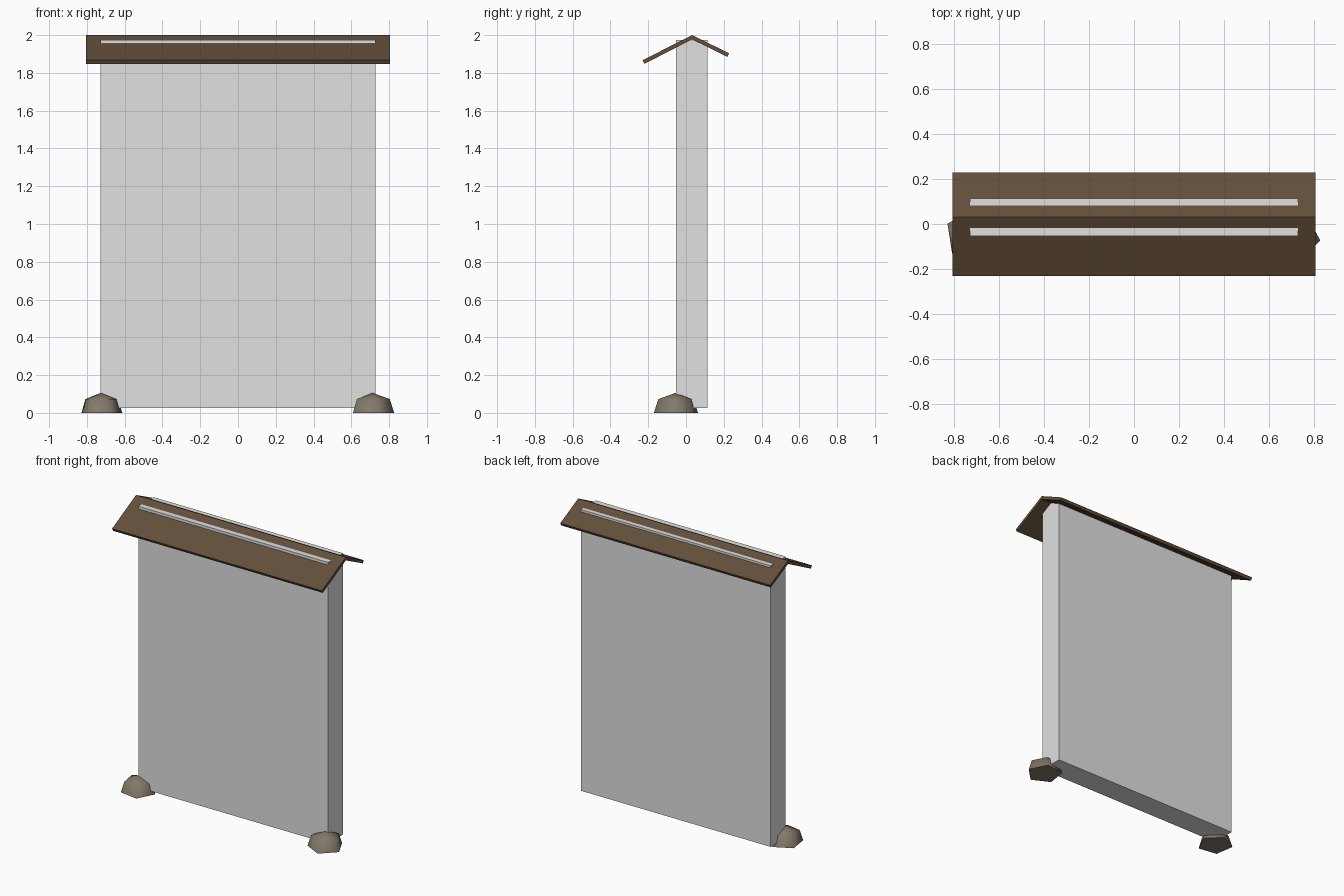
import bpy, bmesh, math
from mathutils import Matrix

if "Cube" in bpy.data.objects:
    bpy.data.objects.remove(bpy.data.objects["Cube"])


def material(name, rgb):
    m = bpy.data.materials.new(name)
    m.diffuse_color = (*rgb, 1)
    m.use_nodes = True
    m.node_tree.nodes["Principled BSDF"].inputs["Base Color"].default_value = m.diffuse_color
    return m


WOOD = material("dark_wood", (0.125, 0.078, 0.043))
PANEL = material("light_grey", (0.75, 0.75, 0.75))
STONE = material("stone", (0.22, 0.19, 0.14))


def finish(bm, name, mat):
    bmesh.ops.recalc_face_normals(bm, faces=bm.faces)
    me = bpy.data.meshes.new(name)
    bm.to_mesh(me)
    bm.free()
    me.materials.append(mat)
    ob = bpy.data.objects.new(name, me)
    bpy.context.collection.objects.link(ob)
    return ob


def extrude_x(name, profile, half, mat):
    """Closed (y, z) profile extruded symmetrically along x."""
    bm = bmesh.new()
    face = bm.faces.new([bm.verts.new((-half, y, z)) for y, z in profile])
    ext = bmesh.ops.extrude_face_region(bm, geom=[face])
    moved = [v for v in ext["geom"] if isinstance(v, bmesh.types.BMVert)]
    bmesh.ops.translate(bm, verts=moved, vec=(2 * half, 0, 0))
    return finish(bm, name, mat)


# Thick board; its two top corners poke through the roof
extrude_x("board", [(-0.053, 0.025), (0.113, 0.025), (0.113, 1.975), (-0.053, 1.975)],
          0.728, PANEL)

# Two sloping roof planks meeting at the ridge
extrude_x("front_roof_plank", [(0.032, 2.0), (-0.23, 1.867), (-0.22, 1.848), (0.032, 1.977)],
          0.805, WOOD)
extrude_x("back_roof_plank", [(0.032, 2.0), (0.228, 1.904), (0.219, 1.885), (0.032, 1.977)],
          0.805, WOOD)


# Five-sided foot stones
def stone(name, x, y, radius, turn):
    bm = bmesh.new()
    rings = []
    for r, z in ((1.0, 0.0), (0.8, 0.073)):
        rings.append([bm.verts.new((r * radius * math.cos(turn + i * math.tau / 5),
                                    r * radius * math.sin(turn + i * math.tau / 5), z))
                      for i in range(5)])
    tip = bm.verts.new((0, 0, 0.106))
    low, high = rings
    base = bm.faces.new(low[::-1])
    for i in range(5):
        j = (i + 1) % 5
        bm.faces.new((low[i], low[j], high[j], high[i])).smooth = True
        bm.faces.new((high[i], high[j], tip)).smooth = True
    for e in base.edges:
        e.smooth = False
    bmesh.ops.transform(bm, matrix=Matrix.Translation((x, y, 0)), verts=bm.verts)
    finish(bm, name, STONE)


stone("left_foot_stone", -0.726, -0.05, 0.115, math.radians(153))
stone("right_foot_stone", 0.712, -0.055, 0.116, math.radians(-9))
